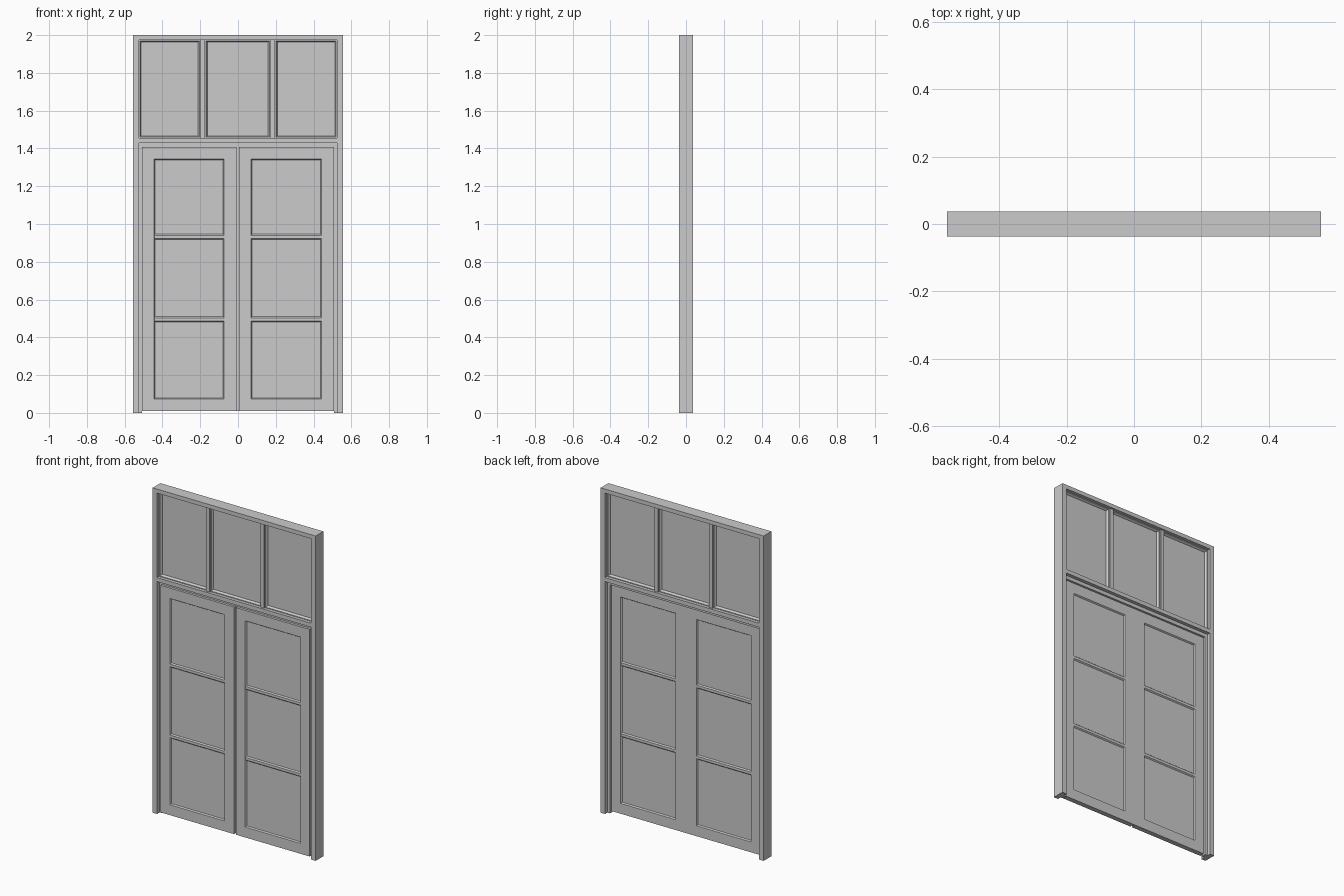
import bpy, bmesh

if "Cube" in bpy.data.objects:
    bpy.data.objects.remove(bpy.data.objects["Cube"])

HALF_D = 0.0375      # half depth of the frame
W, H = 0.555, 2.0    # half width and height


def add_mesh(name, bm):
    bmesh.ops.recalc_face_normals(bm, faces=bm.faces)
    me = bpy.data.meshes.new(name)
    bm.to_mesh(me)
    bm.free()
    ob = bpy.data.objects.new(name, me)
    bpy.context.collection.objects.link(ob)
    return ob


def box(name, x0, x1, y0, y1, z0, z1):
    bm = bmesh.new()
    bmesh.ops.create_cube(bm, size=1)
    for v in bm.verts:
        v.co = ((x0 + x1) / 2 + v.co.x * (x1 - x0),
                (y0 + y1) / 2 + v.co.y * (y1 - y0),
                (z0 + z1) / 2 + v.co.z * (z1 - z0))
    return add_mesh(name, bm)


def ring(name, x0, x1, z0, z1, profile):
    """Mitred rectangular frame; profile is a closed list of (inset, y)."""
    bm = bmesh.new()
    loops = [[bm.verts.new(c) for c in ((x0 + d, y, z0 + d), (x1 - d, y, z0 + d),
                                        (x1 - d, y, z1 - d), (x0 + d, y, z1 - d))]
             for d, y in profile]
    for a, b in zip(loops, loops[1:] + loops[:1]):
        for i in range(4):
            j = (i + 1) % 4
            bm.faces.new((a[i], a[j], b[j], b[i]))
    return add_mesh(name, bm)


def bar(name, x0, x1, z, profile):
    """Horizontal bar; profile is a closed list of (y, dz)."""
    bm = bmesh.new()
    a = [bm.verts.new((x0, y, z + dz)) for y, dz in profile]
    b = [bm.verts.new((x1, y, z + dz)) for y, dz in profile]
    bm.faces.new(a)
    bm.faces.new(b)
    for i in range(len(a)):
        j = (i + 1) % len(a)
        bm.faces.new((a[i], a[j], b[j], b[i]))
    return add_mesh(name, bm)


# outer frame: arch with jambs, head and transom rail
def arch(name, outer, inner, bottom, top, top_in, y0, y1):
    bm = bmesh.new()
    pts = [(-outer, bottom), (-outer, top), (outer, top), (outer, bottom),
           (inner, bottom), (inner, top_in), (-inner, top_in), (-inner, bottom)]
    f = bm.faces.new([bm.verts.new((x, y0, z)) for x, z in pts])
    ext = bmesh.ops.extrude_face_region(bm, geom=[f], use_keep_orig=True)
    for v in ext["geom"]:
        if isinstance(v, bmesh.types.BMVert):
            v.co.y = y1
    return add_mesh(name, bm)


arch("outer_frame", W, 0.525, 0, H, 1.975, -HALF_D, HALF_D)
box("transom_rail", -0.525, 0.525, -HALF_D, HALF_D, 1.43, 1.455)
arch("door_stop", 0.525, 0.507, 0, 1.43, 1.408, -0.012, 0.016)

# transom window: mullions, panes and beads
for x in (-0.187, 0.184):
    box("transom_mullion", x - 0.0125, x + 0.0125, -0.026, 0.026, 1.455, 1.975)
for x0, x1 in ((-0.525, -0.1995), (-0.1745, 0.1715), (0.1965, 0.525)):
    ring("transom_bead", x0, x1, 1.455, 1.975,
         [(0, -0.018), (0.005, -0.018), (0.012, -0.006),
          (0.012, 0.006), (0.005, 0.018), (0, 0.018)])
    box("transom_pane", x0, x1, -0.004, 0.004, 1.455, 1.975)

# door leaves: moulded border, recessed panel and two glazing bars
F, B = -0.027, 0.003
for side, x0, x1 in (("left", -0.508, -0.009), ("right", 0.004, 0.507)):
    ring(side + "_door_leaf", x0, x1, 0.01, 1.408,
         [(0, F), (0.064, F), (0.070, F + 0.009), (0.070, B - 0.009),
          (0.064, B), (0, B)])
    px0, px1 = x0 + 0.064, x1 - 0.064
    box(side + "_door_panel", px0, px1, F + 0.008, B - 0.008, 0.074, 1.344)
    for z in (0.495, 0.932):
        bar(side + "_glazing_bar", px0, px1, z,
            [(F + 0.008, -0.014), (F + 0.001, -0.008), (F + 0.001, 0.008),
             (F + 0.008, 0.014), (B - 0.008, 0.014), (B - 0.001, 0.008),
             (B - 0.001, -0.008), (B - 0.008, -0.014)])

# strip closing the gap between the leaves, flush at the back
box("meeting_strip", -0.009, 0.004, -0.008, B, 0.01, 1.408)
